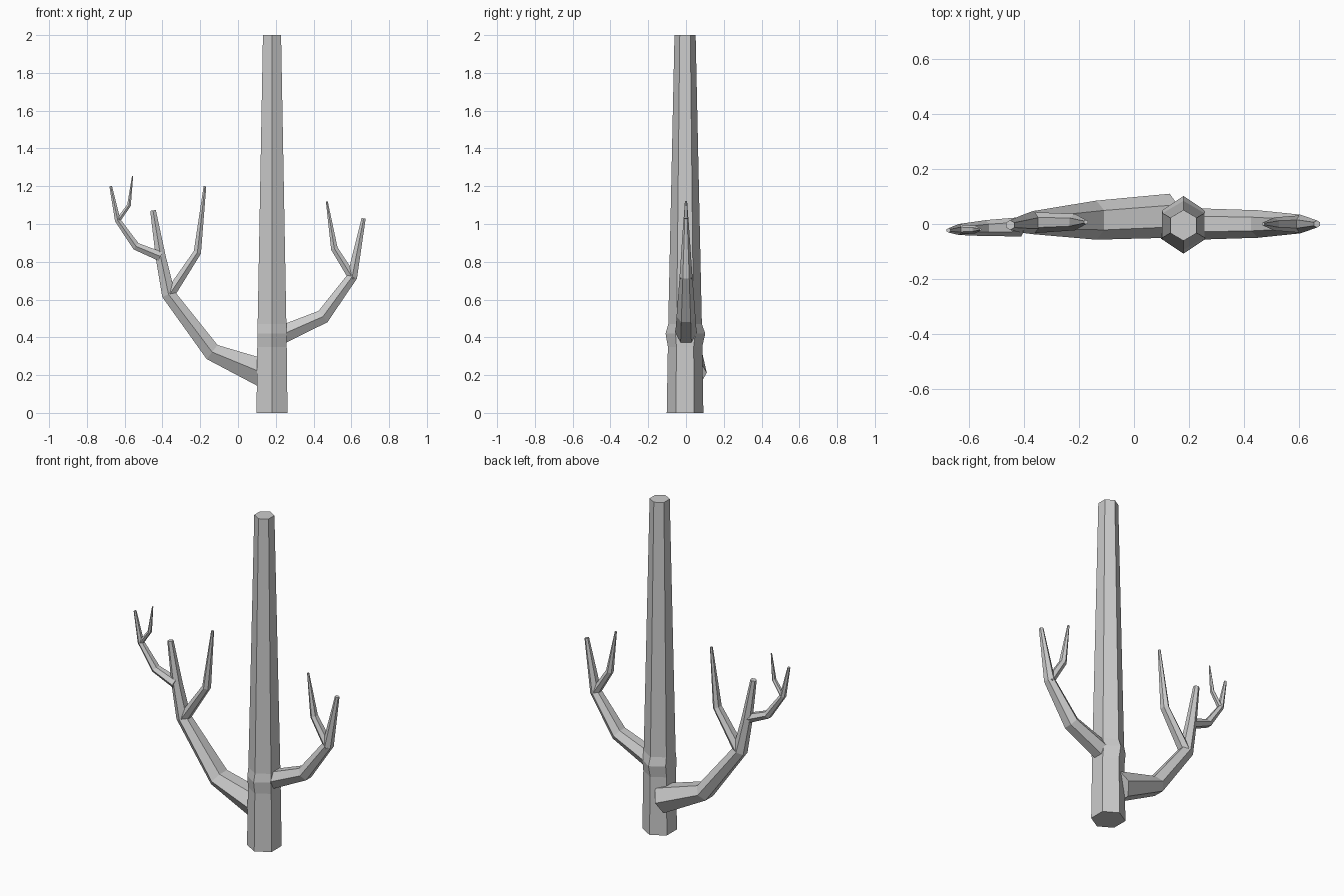
import bpy, bmesh
from mathutils import Vector


def limb(name, rings):
    """Six-sided tapering tube; each ring is x, y, z, half width in y, half thickness."""
    bm = bmesh.new()
    pts = [Vector(r[:3]) for r in rings]
    side = Vector((0, 1, 0))
    loops = []
    for i, (p, r) in enumerate(zip(pts, rings)):
        d = Vector()
        if i > 0:
            d += (p - pts[i - 1]).normalized()
        if i < len(pts) - 1:
            d += (pts[i + 1] - p).normalized()
        up = d.cross(side).normalized()
        w, h = r[3:]
        loops.append([bm.verts.new(p + side * a * w + up * b * h) for a, b in
                      ((1, 0), (.5, 1), (-.5, 1), (-1, 0), (-.5, -1), (.5, -1))])
    for a, b in zip(loops, loops[1:]):
        for k in range(6):
            n = (k + 1) % 6
            bm.faces.new((a[k], a[n], b[n], b[k]))
    bm.faces.new(loops[0])
    bm.faces.new(loops[-1])
    bmesh.ops.recalc_face_normals(bm, faces=bm.faces)
    me = bpy.data.meshes.new(name)
    bm.to_mesh(me)
    bm.free()
    ob = bpy.data.objects.new(name, me)
    bpy.context.collection.objects.link(ob)
    return ob


# Trunk with a slight swelling at the right branch
limb("trunk", [(.18, -.005, 0, .097, .082), (.18, -.005, .35, .091, .078),
               (.18, -.003, .42, .105, .078), (.18, -.005, .47, .089, .076),
               (.18, -.005, 2, .056, .048)])

# Right branch and its fork
limb("right_branch", [(.20, 0, .4, .058, .05), (.45, 0, .51, .05, .038),
                      (.605, 0, .722, .034, .027), (.665, 0, 1.03, .013, .011)])
limb("right_fork", [(.61, 0, .71, .032, .022), (.51, 0, .87, .024, .018),
                    (.47, 0, 1.12, .006, .005)])

# Left branch and its fork
limb("left_branch", [(.13, .03, .212, .08, .074), (-.137, .014, .322, .071, .047),
                     (-.368, .005, .628, .042, .036), (-.408, 0, .82, .032, .027),
                     (-.45, -.004, 1.072, .018, .015)])
limb("left_fork", [(-.36, .005, .63, .038, .027), (-.215, .007, .85, .03, .02),
                   (-.175, .007, 1.2, .008, .007)])

# Outer twig and its fork
limb("outer_twig", [(-.41, -.01, .828, .035, .025), (-.54, -.015, .882, .029, .021),
                    (-.637, -.02, 1.02, .02, .015), (-.674, -.023, 1.2, .008, .007)])
limb("outer_twig_fork", [(-.637, -.02, 1.015, .018, .012), (-.577, -.02, 1.1, .014, .01),
                         (-.558, -.02, 1.255, .004, .003)])
